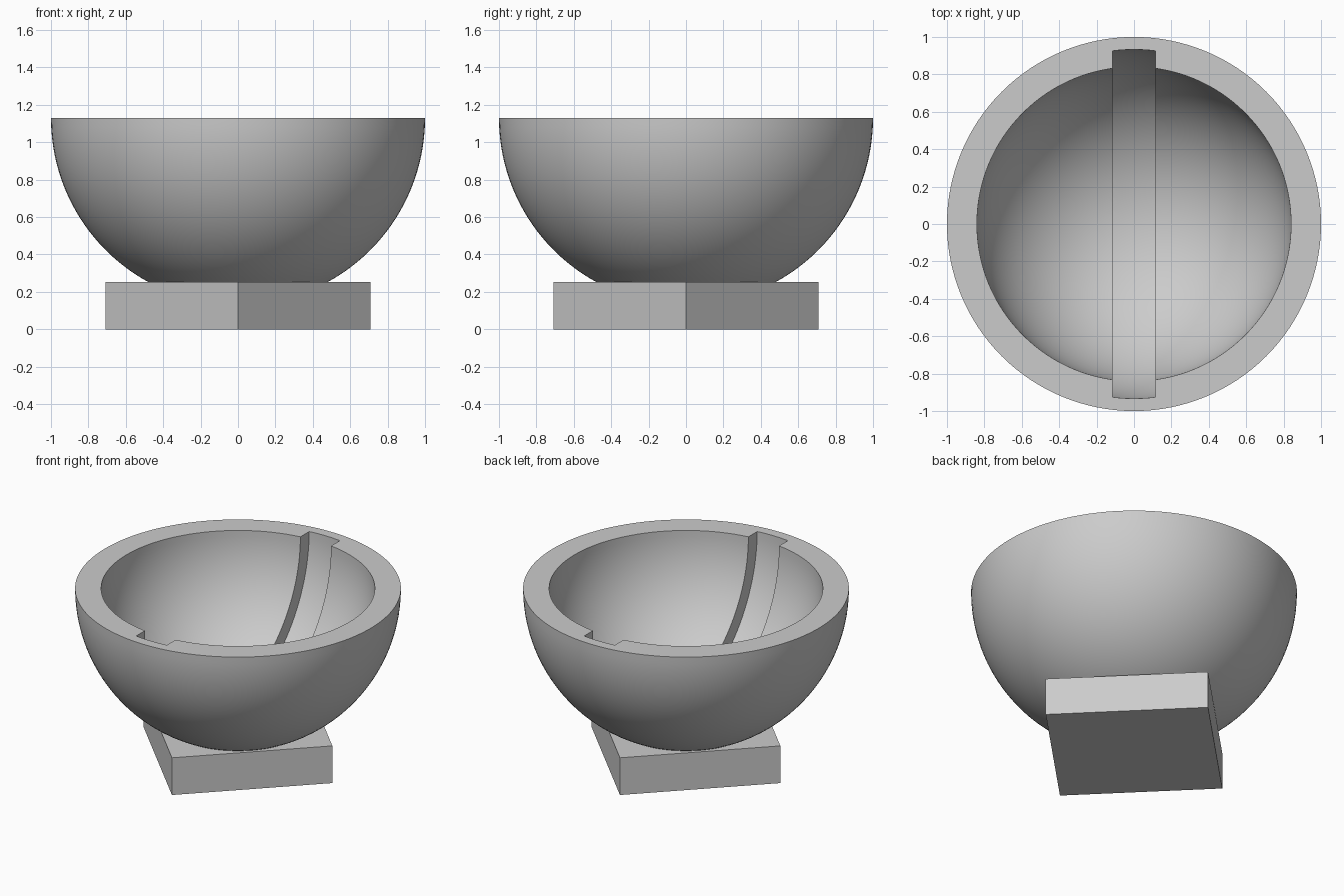
import bpy, bmesh
from math import radians
from mathutils import Matrix, Vector

RIM_Z = 1.13
GROOVE_HALF_WIDTH = 0.115

cube = bpy.data.objects.get("Cube")
if cube:
    bpy.data.objects.remove(cube, do_unlink=True)

grey = bpy.data.materials.new("plain grey")
grey.use_nodes = True
colour = (0.6, 0.6, 0.6, 1)
grey.diffuse_color = colour
grey.node_tree.nodes["Principled BSDF"].inputs["Base Color"].default_value = colour


def make_object(name, bm):
    bmesh.ops.recalc_face_normals(bm, faces=bm.faces)
    mesh = bpy.data.meshes.new(name)
    bm.to_mesh(mesh)
    bm.free()
    mesh.materials.append(grey)
    obj = bpy.data.objects.new(name, mesh)
    bpy.context.collection.objects.link(obj)
    return obj


def ball(name, radius, cuts=()):
    """Sphere centred on the rim plane, trimmed flat by (point, outward normal) cuts."""
    bm = bmesh.new()
    bmesh.ops.create_uvsphere(bm, u_segments=128, v_segments=64, radius=radius,
                              matrix=Matrix.Translation((0, 0, RIM_Z)))
    for point, normal in cuts:
        bmesh.ops.bisect_plane(bm, geom=bm.verts[:] + bm.edges[:] + bm.faces[:],
                               plane_co=Vector(point), plane_no=Vector(normal),
                               clear_outer=True)
        rim = [e for e in bm.edges if e.is_boundary]
        bmesh.ops.contextual_create(bm, geom=rim)
    return make_object(name, bm)


def combine(target, tool, operation):
    mod = target.modifiers.new(operation.title(), "BOOLEAN")
    mod.operation = operation
    mod.solver = "EXACT"
    mod.object = tool
    bpy.context.view_layer.objects.active = target
    bpy.ops.object.modifier_apply(modifier=mod.name)
    bpy.data.objects.remove(tool, do_unlink=True)


# Solid half ball
bowl = ball("bowl_on_plinth", 1, [((0, 0, RIM_Z), (0, 0, 1))])

# Square plinth turned corner-on
bm = bmesh.new()
bmesh.ops.create_cube(bm, size=1, matrix=Matrix.Translation((0, 0, 0.126))
                      @ Matrix.Rotation(radians(45), 4, "Z")
                      @ Matrix.Diagonal((1, 1, 0.252, 1)))
combine(bowl, make_object("plinth", bm), "UNION")

# Hollow inside, then the curved groove running front to back
combine(bowl, ball("hollow", 0.84), "DIFFERENCE")
combine(bowl, ball("groove", 0.933, [((s * GROOVE_HALF_WIDTH, 0, 0), (s, 0, 0))
                                     for s in (-1, 1)]), "DIFFERENCE")

bpy.ops.object.select_all(action="DESELECT")
bowl.select_set(True)
bpy.context.view_layer.objects.active = bowl
bpy.ops.object.shade_smooth_by_angle(angle=radians(25))
